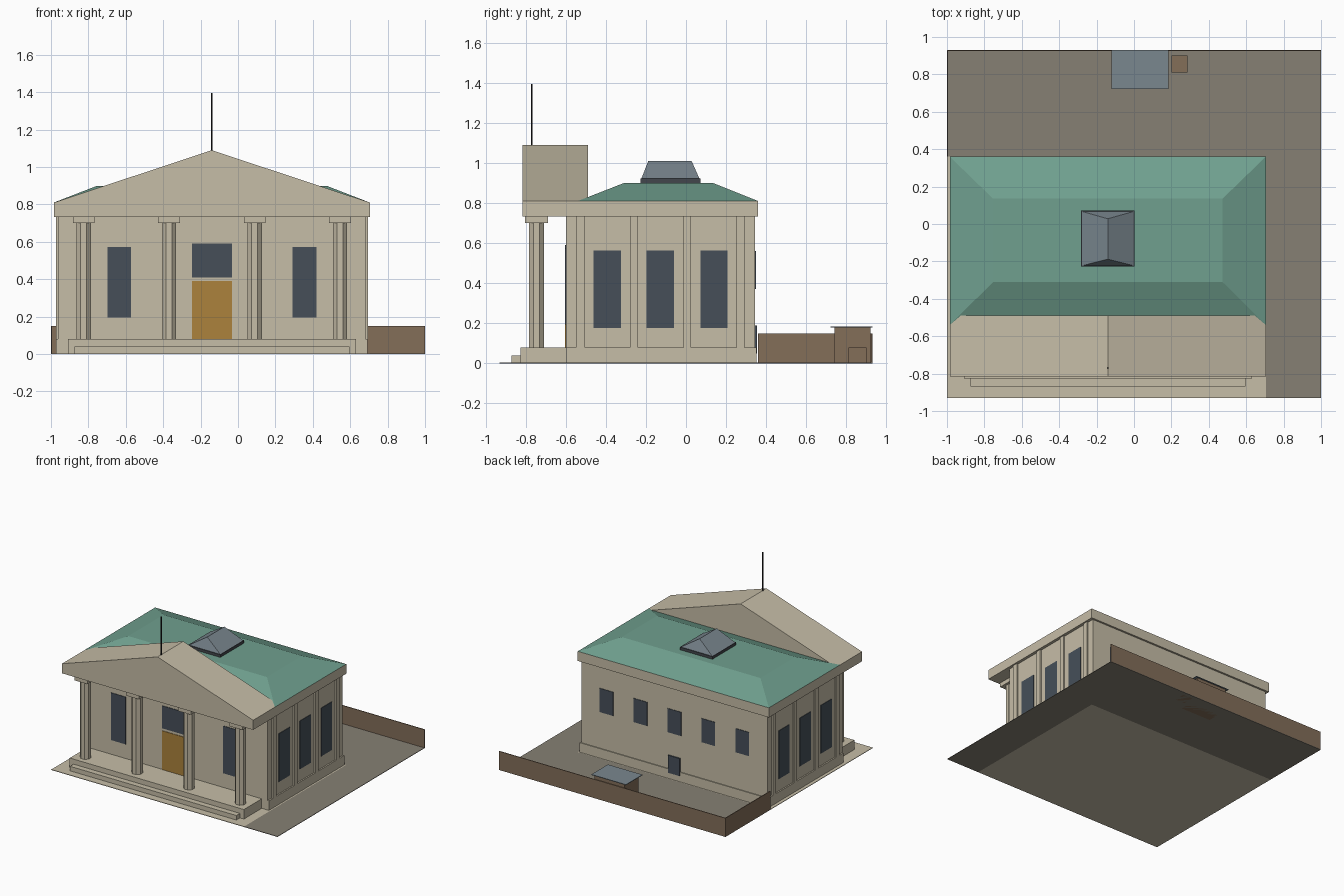
import bpy, bmesh, math
from mathutils import Matrix

if "Cube" in bpy.data.objects:
    bpy.data.objects.remove(bpy.data.objects["Cube"])

CX = -0.14  # building centre line


def material(name, rgb):
    lin = [(c / 255 / 12.92) if c < 10 else ((c / 255 + 0.055) / 1.055) ** 2.4 for c in rgb]
    m = bpy.data.materials.new(name)
    m.diffuse_color = (*lin, 1)
    m.use_nodes = True
    m.node_tree.nodes["Principled BSDF"].inputs["Base Color"].default_value = m.diffuse_color
    return m


STONE = material("tan stone", (198, 189, 167))
GREEN = material("copper green", (112, 160, 143))
GLASS = material("dark glass", (70, 79, 89))
GOLD = material("gold door", (172, 130, 60))
BROWN = material("brown wall", (131, 110, 89))
GREY = material("grey ground", (134, 128, 116))
SLATE = material("blue slate", (122, 135, 143))
FRAME = material("dark frame", (66, 70, 76))
BLACK = material("black pole", (30, 30, 32))


def make(name, verts, faces, mat):
    me = bpy.data.meshes.new(name)
    me.from_pydata(verts, [], faces)
    bm = bmesh.new()
    bm.from_mesh(me)
    bmesh.ops.recalc_face_normals(bm, faces=bm.faces)
    bm.to_mesh(me)
    bm.free()
    me.materials.append(mat)
    ob = bpy.data.objects.new(name, me)
    bpy.context.collection.objects.link(ob)
    return ob


def frustum(name, low, high, z0, z1, mat):
    """Solid between two rectangles (x0, x1, y0, y1) at heights z0 and z1."""
    verts = []
    for (x0, x1, y0, y1), z in ((low, z0), (high, z1)):
        verts += [(x0, y0, z), (x1, y0, z), (x1, y1, z), (x0, y1, z)]
    faces = [(0, 1, 2, 3), (4, 5, 6, 7)] + [(i, (i + 1) % 4, (i + 1) % 4 + 4, i + 4) for i in range(4)]
    return make(name, verts, faces, mat)


def box(name, x0, x1, y0, y1, z0, z1, mat):
    return frustum(name, (x0, x1, y0, y1), (x0, x1, y0, y1), z0, z1, mat)


def prism(name, x, y, r, z0, z1, sides, mat):
    ring = [(x + r * math.cos(2 * math.pi * (i + .5) / sides),
             y + r * math.sin(2 * math.pi * (i + .5) / sides)) for i in range(sides)]
    verts = [(*p, z0) for p in ring] + [(*p, z1) for p in ring]
    faces = [tuple(range(sides)), tuple(range(sides, 2 * sides))]
    faces += [(i, (i + 1) % sides, (i + 1) % sides + sides, i + sides) for i in range(sides)]
    return make(name, verts, faces, mat)


# Ground: stone plaza with an L of grey paving around it
box("plaza", -1, 0.705, -0.93, 0.36, 0, 0.004, STONE)
box("side_paving", 0.705, 1, -0.93, 0.36, 0, 0.004, GREY)
box("rear_paving", -1, 1, 0.36, 0.93, 0, 0.004, GREY)

# Yard walls, cellar hatch and small crate
box("rear_yard_wall", -1, 1, 0.924, 0.93, 0, 0.15, BROWN)
box("left_yard_wall", -1, -0.994, 0.36, 0.924, 0, 0.15, BROWN)
box("hatch_box", -0.10, 0.165, 0.74, 0.92, 0, 0.178, BROWN)
box("hatch_lid", -0.12, 0.185, 0.722, 0.93, 0.178, 0.183, SLATE)
box("small_crate", 0.20, 0.285, 0.81, 0.90, 0, 0.08, BROWN)

# Base, porch and step
box("base", CX - 0.833, CX + 0.833, -0.60, 0.352, 0, 0.08, STONE)
box("porch_floor", CX - 0.77, CX + 0.77, -0.825, -0.60, 0, 0.08, STONE)
box("front_step", CX - 0.735, CX + 0.735, -0.87, -0.825, 0, 0.04, STONE)

# Main block and entablature
box("main_walls", CX - 0.822, CX + 0.822, -0.60, 0.345, 0.08, 0.733, STONE)
box("entablature", CX - 0.845, CX + 0.845, -0.815, 0.36, 0.733, 0.81, STONE)

# Pilasters and windows on both sides
for side, label in ((-1, "left"), (1, "right")):
    def side_box(name, d0, d1, y0, y1, z0, z1, mat):
        a, b = sorted((CX + side * d0, CX + side * d1))
        box(label + "_" + name, a, b, y0, y1, z0, z1, mat)
    for y0, y1 in ((-0.55, -0.505), (-0.28, -0.24), (-0.012, 0.025), (0.252, 0.292)):
        side_box("pilaster", 0.822, 0.834, y0, y1, 0.08, 0.733, STONE)
    for y in (-0.393, -0.128, 0.14):
        side_box("window", 0.822, 0.826, y - 0.068, y + 0.068, 0.177, 0.562, GLASS)

# Front windows, door and transom
for x in (CX - 0.495, CX + 0.495):
    box("front_window", x - 0.064, x + 0.064, -0.604, -0.60, 0.195, 0.573, GLASS)
box("door", CX - 0.107, CX + 0.107, -0.604, -0.60, 0.08, 0.39, GOLD)
box("transom_window", CX - 0.107, CX + 0.107, -0.604, -0.60, 0.41, 0.59, GLASS)

# Rear windows
for i in range(-2, 3):
    x = CX + i * 0.30
    box("rear_window", x - 0.06, x + 0.06, 0.345, 0.349, 0.37, 0.56, GLASS)
box("rear_low_window", CX - 0.052, CX + 0.052, 0.345, 0.355, 0.05, 0.19, GLASS)

# Octagonal columns with square capitals
for d in (-0.685, -0.229, 0.229, 0.685):
    x = CX + d
    prism("column", x, -0.746, 0.0415, 0.08, 0.70, 8, STONE)
    box("capital", x - 0.058, x + 0.058, -0.804, -0.688, 0.70, 0.733, STONE)

# Copper roof
frustum("roof", (CX - 0.845, CX + 0.845, -0.54, 0.36),
        (CX - 0.613, CX + 0.613, -0.31, 0.135), 0.81, 0.90, GREEN)

# Pediment
tri = [(CX - 0.845, 0.81), (CX + 0.845, 0.81), (CX, 1.09)]
make("pediment", [(x, y, z) for y in (-0.815, -0.49) for x, z in tri],
     [(0, 1, 2), (3, 4, 5), (0, 1, 4, 3), (1, 2, 5, 4), (2, 0, 3, 5)], STONE)

# Skylight: dark curb and hipped glazing
box("skylight_curb", CX - 0.143, CX + 0.143, -0.228, 0.072, 0.90, 0.922, FRAME)
x0, x1, y0, y1 = CX - 0.138, CX + 0.138, -0.223, 0.067
skylight = make("skylight", [(x0, y0, .922), (x1, y0, .922), (x1, y1, .922), (x0, y1, .922),
                             (CX, -0.188, 1.01), (CX, 0.028, 1.01)],
                [(0, 1, 2, 3), (0, 1, 4), (1, 2, 5, 4), (2, 3, 5), (3, 0, 4, 5)], SLATE)

# Flagpole
prism("flagpole", CX, -0.77, 0.005, 1.07, 1.395, 8, BLACK)
